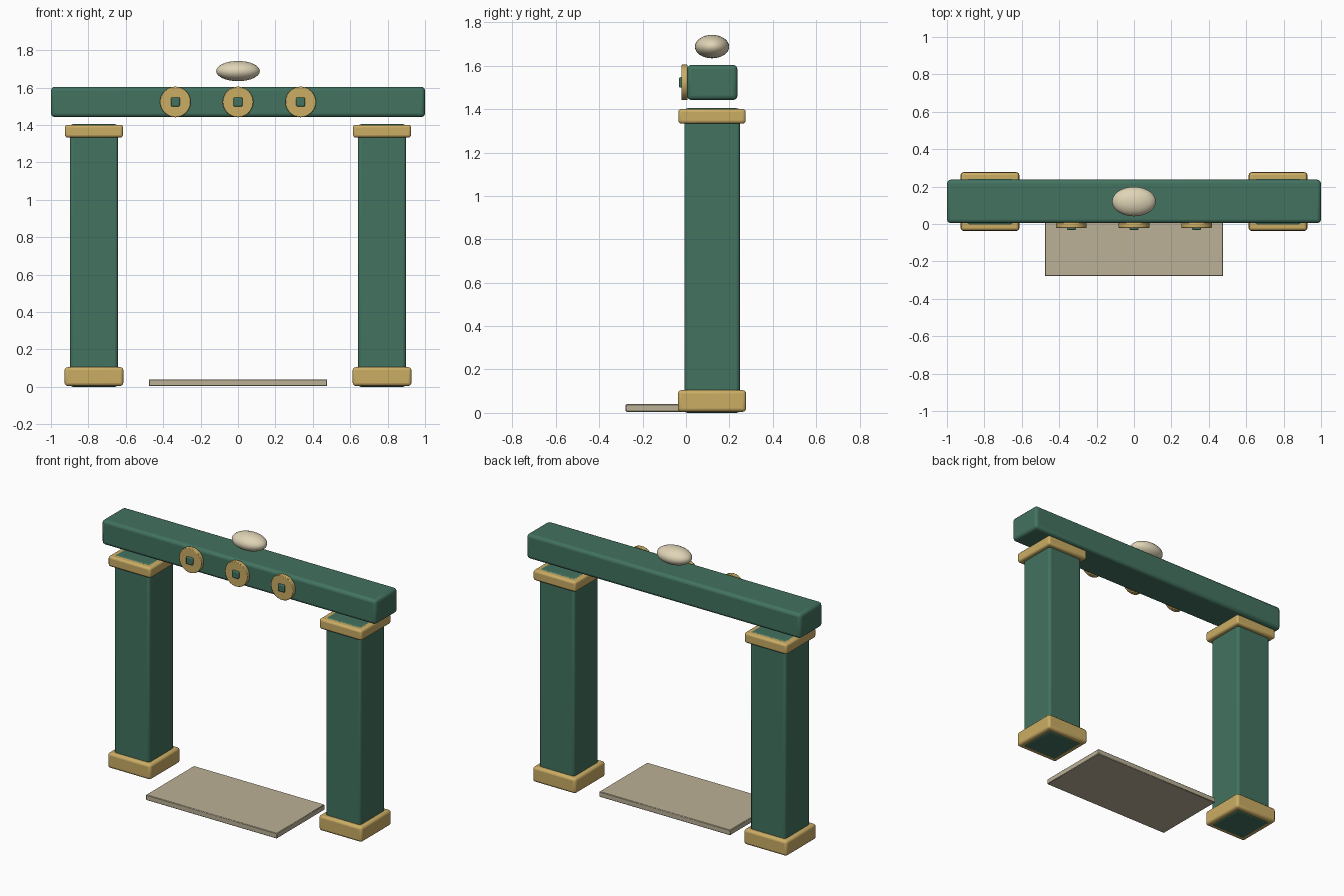
import bpy
from math import pi

if "Cube" in bpy.data.objects:
    bpy.data.objects.remove(bpy.data.objects["Cube"])


def material(name, rgb):
    m = bpy.data.materials.new(name)
    m.diffuse_color = (*rgb, 1)
    m.use_nodes = True
    m.node_tree.nodes["Principled BSDF"].inputs["Base Color"].default_value = m.diffuse_color
    return m


GREEN = material("green_paint", (0.055, 0.17, 0.115))
GOLD = material("gold_trim", (0.60, 0.42, 0.13))
STONE = material("pale_stone", (0.50, 0.44, 0.31))
PEARL = material("pearl", (0.74, 0.66, 0.47))
YC = 0.12  # depth centre of the gate


def finish(ob, name, mat, bevel=0.0, segments=3):
    ob.name = name
    ob.data.materials.append(mat)
    bpy.ops.object.transform_apply(location=False, rotation=True, scale=True)
    if bevel:
        b = ob.modifiers.new("bevel", 'BEVEL')
        b.width, b.segments = bevel, segments
        b.limit_method = 'ANGLE'
    bpy.ops.object.shade_smooth_by_angle()
    return ob


def box(name, mat, x, y, z, bevel=0.0, segments=3):
    """Box from (min, max) ranges on each axis."""
    r = (x, y, z)
    bpy.ops.mesh.primitive_cube_add(size=1, location=[(a + b) / 2 for a, b in r])
    ob = bpy.context.object
    ob.scale = [b - a for a, b in r]
    return finish(ob, name, mat, bevel, segments)


def square_block(name, mat, x, half, z, bevel):
    return box(name, mat, (x - half, x + half), (YC - half, YC + half), z, bevel)


# Two pillars with gold base and cap
for side, x in (("left", -0.77), ("right", 0.77)):
    square_block(f"{side}_pillar", GREEN, x, 0.128, (0.0, 1.404), 0.015)
    square_block(f"{side}_pillar_base", GOLD, x, 0.157, (0.005, 0.105), 0.016)
    square_block(f"{side}_pillar_cap", GOLD, x, 0.155, (1.333, 1.401), 0.014)

# Floating top beam
box("top_beam", GREEN, (-1, 1), (0.005, 0.237), (1.442, 1.604), 0.02)

# Round ornaments with square studs on the beam front
for label, x in (("left", -0.335), ("middle", 0.0), ("right", 0.335)):
    bpy.ops.mesh.primitive_cylinder_add(vertices=32, radius=0.082, depth=0.028,
                                        location=(x, -0.007, 1.523), rotation=(pi / 2, 0, 0))
    finish(bpy.context.object, f"{label}_medallion", GOLD, 0.004, 2)
    box(f"{label}_medallion_stud", GREEN, (x - 0.024, x + 0.024), (-0.032, -0.01),
        (1.499, 1.547), 0.006, 2)

# Oval jewel above the beam
bpy.ops.mesh.primitive_uv_sphere_add(segments=32, ring_count=16, radius=1, location=(0, YC, 1.688),
                                     rotation=(0, pi / 2, 0))
jewel = bpy.context.object
jewel.scale = (0.054, 0.079, 0.117)
finish(jewel, "crown_jewel", PEARL)

# Threshold slab
box("threshold_slab", STONE, (-0.477, 0.477), (-0.278, 0.222), (0.005, 0.04), 0.003, 1)
